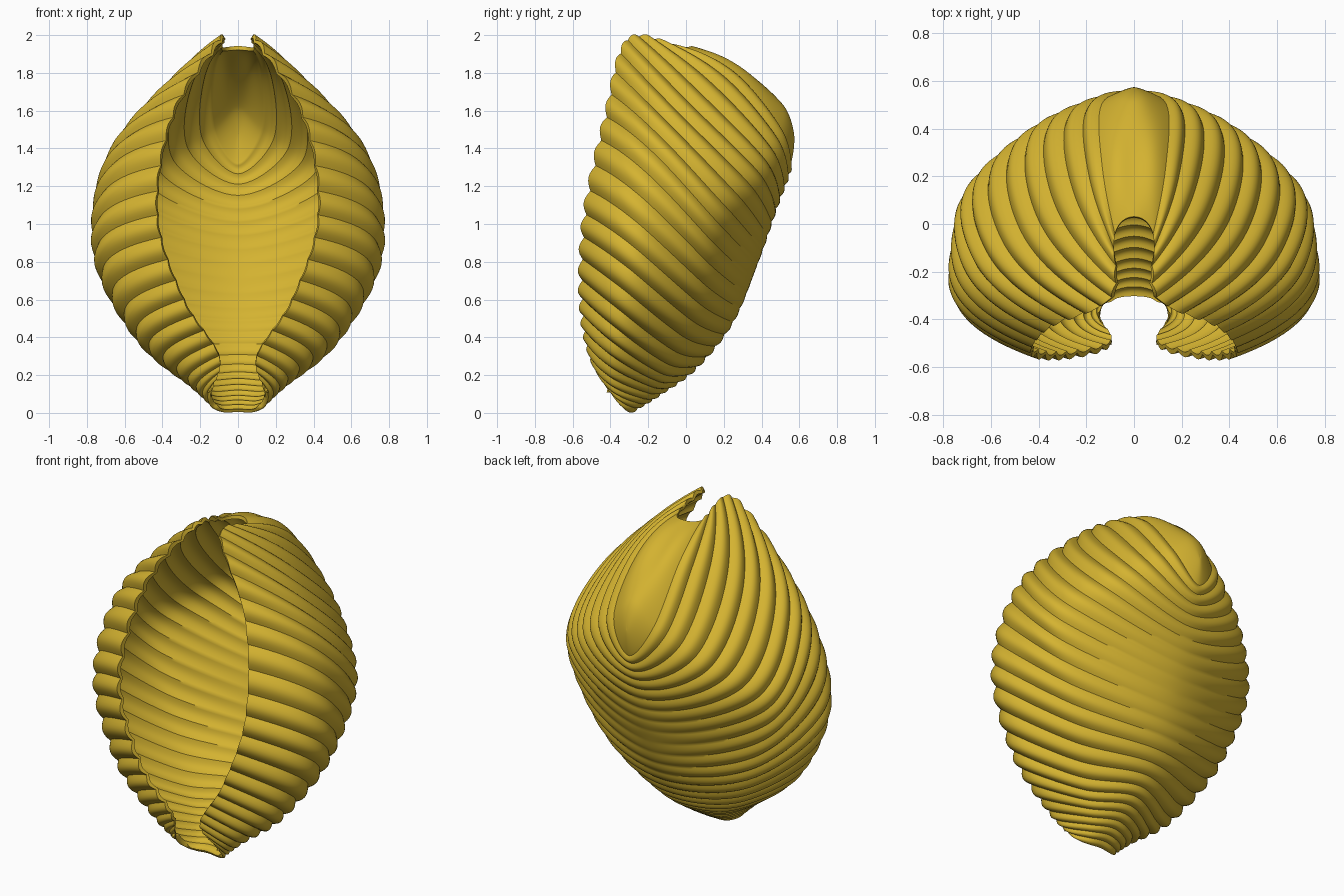
import bpy
import bmesh
import math
from mathutils import Vector

if "Cube" in bpy.data.objects:
    bpy.data.objects.remove(bpy.data.objects["Cube"], do_unlink=True)

# Guide ribs from the top notch to the foot: back centre (y, z), flank, side, lip
GUIDES = [
    ((.57, 1.48), (0, .51, 1.63), (0, .28, 1.83), (0, .03, 1.94)),
    ((.56, 1.31), (.14, .51, 1.51), (.14, .26, 1.81), (.08, -.04, 1.94)),
    ((.48, 1.08), (.43, .39, 1.28), (.41, .02, 1.65), (.1, -.31, 1.98)),
    ((.38, .79), (.66, .18, 1), (.68, -.16, 1.37), (.35, -.43, 1.57)),
    ((.25, .48), (.52, .08, .57), (.76, -.27, .87), (.43, -.54, 1.05)),
    ((.06, .24), (.31, -.09, .25), (.55, -.36, .43), (.29, -.56, .6)),
    ((-.13, .1), (.16, -.2, .1), (.27, -.4, .18), (.1, -.51, .3)),
    ((-.29, 0), (.08, -.3, 0), (.13, -.34, .03), (.14, -.4, .12)),
]
LINES = [[Vector((0, *back)) for back, *rest in GUIDES]]
LINES += [[Vector(row[n]) for row in GUIDES] for n in (1, 2, 3)]
SPAN = len(GUIDES) - 1
ROWS, COLS = 32, 20
RIBS_PER_SPAN = 4
THICK = .02


def mirrored(p):
    return Vector((-p.x, p.y, p.z))


def spline(points, before, after, t):
    """Smooth curve through the points, with one extra point at each end."""
    pts = [before] + points + [after]
    i = min(int(t), len(points) - 2)
    f = t - i
    a, b, c, d = pts[i:i + 4]
    return .5 * (2 * b + (c - a) * f + (2 * a - 5 * b + 4 * c - d) * f * f
                 + (3 * b - a - 3 * c + d) * f ** 3)


def surface(k, t):
    """Point on the left half: k runs down the ribs, t from back to lip."""
    cross = [spline(line, mirrored(line[1]), 2 * line[-1] - line[-2], k) for line in LINES]
    end = 3 * cross[3] - 3 * cross[2] + cross[1]
    return spline(cross, mirrored(cross[1]), end, t)


def rib_height(k, t):
    """Rounded ribs with sharp grooves, fading out at the middle of the back."""
    phase = .5 * k if k < 1 else .5 + RIBS_PER_SPAN * (k - 1)
    lo, hi = max(k - .1, 0), min(k + .1, SPAN)
    spacing = (surface(hi, t) - surface(lo, t)).length / (hi - lo) / RIBS_PER_SPAN
    calm = max(0, 1 - abs(k - 3.2) / 2)
    fade = 1 - calm * max(0, 1 - t / 1.3)
    return min(.026, .24 * spacing) * fade * (abs(math.cos(math.pi * phase)) - .55)


# Middle sheet of the shell, both halves sewn along the top rib and the back
bm = bmesh.new()
last_row, last_col = SPAN * ROWS, 3 * COLS
sheet, ribs = {}, []
for i in range(last_row + 1):
    for j in range(last_col + 1):
        k, t = i / ROWS, j / COLS
        p, h = surface(k, t), rib_height(k, t)
        if j == 0 or i == 0:
            p.x = 0
        sheet[i, j] = sheet[i, -j] = bm.verts.new(p)
        ribs.append(h)
        if i and j:
            sheet[i, -j] = bm.verts.new(mirrored(p))
            ribs.append(h)
for i in range(last_row):
    for j in range(-last_col, last_col):
        bm.faces.new((sheet[i, j], sheet[i, j + 1], sheet[i + 1, j + 1], sheet[i + 1, j]))
bm.normal_update()

# Ribbed outer skin, slightly calmer inner skin and the lip joining them
walls = list(bm.faces)
rim = [(loop.vert, loop.link_loop_next.vert) for f in walls for loop in f.loops
       if loop.edge.is_boundary]
inner = {}
places = [(v, v.co.copy(), v.normal.copy(), h) for v, h in zip(list(bm.verts), ribs)]
for v, co, normal, h in places:
    inner[v] = bm.verts.new(co + normal * (h * .7 - THICK))
    v.co = co + normal * h
for f in walls:
    bm.faces.new([inner[v] for v in reversed(f.verts)])
for a, b in rim:
    bm.faces.new((b, a, inner[a], inner[b]))

mesh = bpy.data.meshes.new("ribbed_shell")
bm.to_mesh(mesh)
bm.free()
shell = bpy.data.objects.new("ribbed_shell", mesh)
bpy.context.collection.objects.link(shell)

# Golden yellow
gold = bpy.data.materials.new("golden_yellow")
gold.use_nodes = True
colour = (.66, .45, .03, 1)
gold.diffuse_color = colour
gold.node_tree.nodes["Principled BSDF"].inputs["Base Color"].default_value = colour
mesh.materials.append(gold)

bpy.ops.object.select_all(action="DESELECT")
shell.select_set(True)
bpy.context.view_layer.objects.active = shell
bpy.ops.object.shade_smooth_by_angle(angle=math.radians(40))
